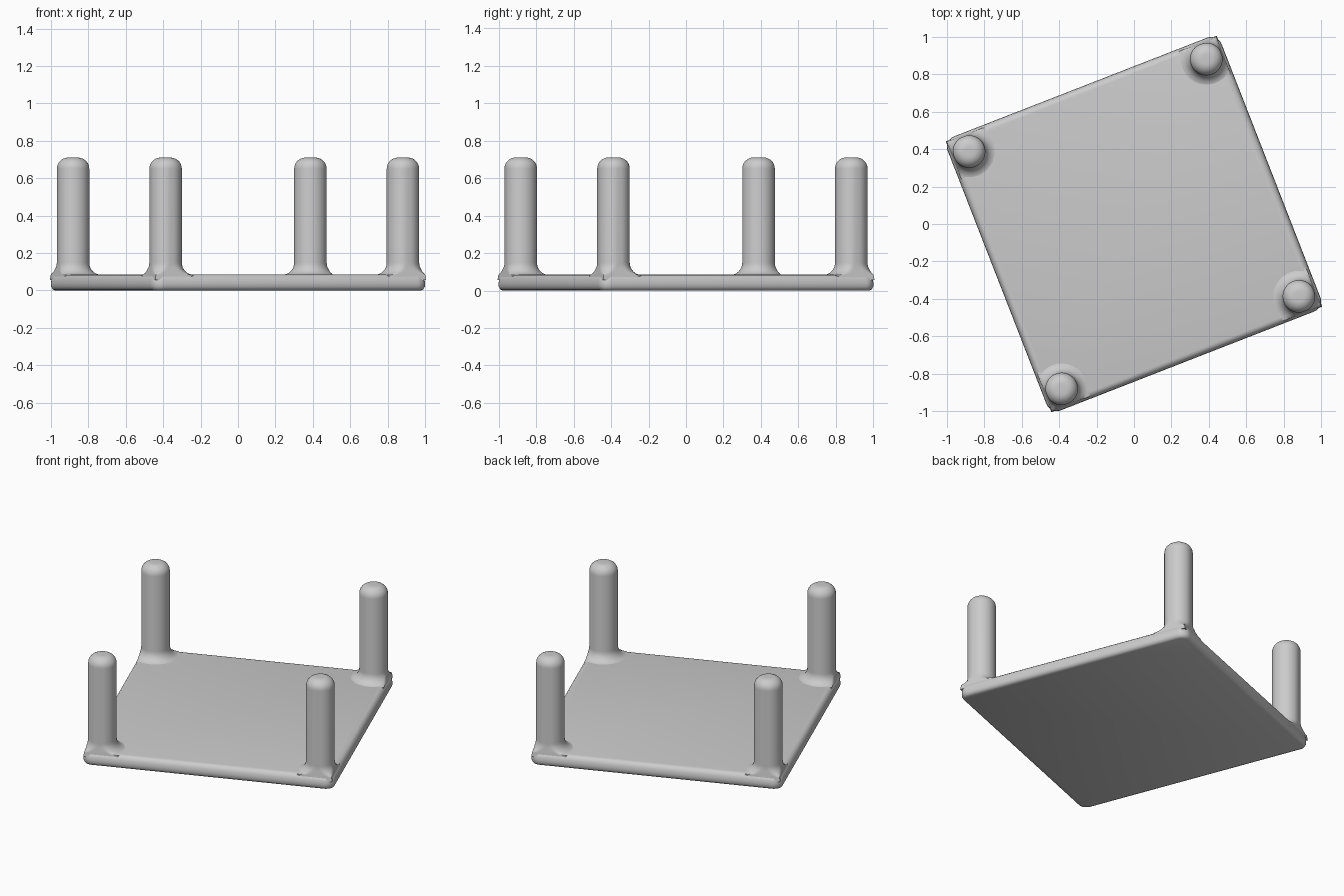
import bpy, bmesh, math
from mathutils import Vector

if "Cube" in bpy.data.objects:
    bpy.data.objects.remove(bpy.data.objects["Cube"])

ANGLE = math.radians(21.3)   # turn of the whole table about z
HALF = 0.786                 # half side of the table top
CORNER = 0.06                # corner radius in plan
TOP = 0.085                  # slab thickness
LEG = 0.681                  # leg offset from the centre
RADIUS = 0.087
HEIGHT = 0.71

grey = bpy.data.materials.new("light_grey")
grey.use_nodes = True
COLOUR = (0.6, 0.6, 0.6, 1)
grey.diffuse_color = COLOUR
grey.node_tree.nodes["Principled BSDF"].inputs["Base Color"].default_value = COLOUR


def finish(name, bm):
    bmesh.ops.recalc_face_normals(bm, faces=bm.faces)
    mesh = bpy.data.meshes.new(name)
    bm.to_mesh(mesh)
    bm.free()
    mesh.materials.append(grey)
    obj = bpy.data.objects.new(name, mesh)
    bpy.context.collection.objects.link(obj)
    obj.rotation_euler.z = ANGLE
    bpy.ops.object.select_all(action='DESELECT')
    obj.select_set(True)
    bpy.context.view_layer.objects.active = obj
    bpy.ops.object.shade_smooth_by_angle(angle=math.radians(40))
    return obj


def loft(bm, loops):
    """Join equal-length loops of points into a closed skin."""
    rings = [[bm.verts.new(p) for p in loop] for loop in loops]
    n = len(rings[0])
    for a, b in zip(rings, rings[1:]):
        for i in range(n):
            j = (i + 1) % n
            bm.faces.new((a[i], a[j], b[j], b[i]))
    bm.faces.new(rings[0][::-1])
    bm.faces.new(rings[-1])


def rounded_square(inset, z, steps=8):
    """Outline of the slab, pulled in by inset."""
    c, r = HALF - CORNER, CORNER - inset
    pts = []
    for k in range(4):
        mid = math.pi / 4 + k * math.pi / 2
        cx, cy = c * math.sqrt(2) * math.cos(mid), c * math.sqrt(2) * math.sin(mid)
        for s in range(steps + 1):
            a = (k + s / steps) * math.pi / 2
            pts.append(Vector((cx + r * math.cos(a), cy + r * math.sin(a), z)))
    return pts


# Slab: rounded square with softened upper and lower rims
bm = bmesh.new()
rim = [(0.022, 0.0), (0.009, 0.006), (0.001, 0.02), (0.0, 0.038),
       (0.003, 0.058), (0.01, 0.072), (0.021, 0.082), (0.035, TOP)]
loft(bm, [rounded_square(inset, z) for inset, z in rim])
finish("table_top", bm)

# Leg profile: fillet at the slab, straight shaft, rounded end
FILLET, CAP, N = 0.065, 0.06, 8
profile = [(RADIUS + FILLET, TOP - 0.03)]
for i in range(N + 1):
    a = i / N * math.pi / 2
    profile.append((RADIUS + FILLET * (1 - math.sin(a)),
                    TOP - 0.002 + FILLET * (1 - math.cos(a))))
for i in range(N + 1):
    a = i / N * math.pi / 2
    profile.append((RADIUS - CAP * (1 - math.cos(a)),
                    HEIGHT - CAP + CAP * math.sin(a)))


def leg_ring(cx, cy, r, z, steps=40):
    """Circle round the leg, trimmed so the flare stays on the slab."""
    lim = HALF - 0.008 - 0.012 * min(1, max(0, (z - 0.05) / 0.08))
    pts = []
    for i in range(steps):
        a = 2 * math.pi * i / steps
        x, y = cx + r * math.cos(a), cy + r * math.sin(a)
        pts.append(Vector((max(-lim, min(lim, x)), max(-lim, min(lim, y)), z)))
    return pts


# Four legs, one at each corner
for name, sx, sy in (("back_left_leg", 1, 1), ("back_right_leg", -1, 1),
                     ("front_right_leg", -1, -1), ("front_left_leg", 1, -1)):
    bm = bmesh.new()
    loft(bm, [leg_ring(sx * LEG, sy * LEG, r, z) for r, z in profile])
    finish(name, bm)
